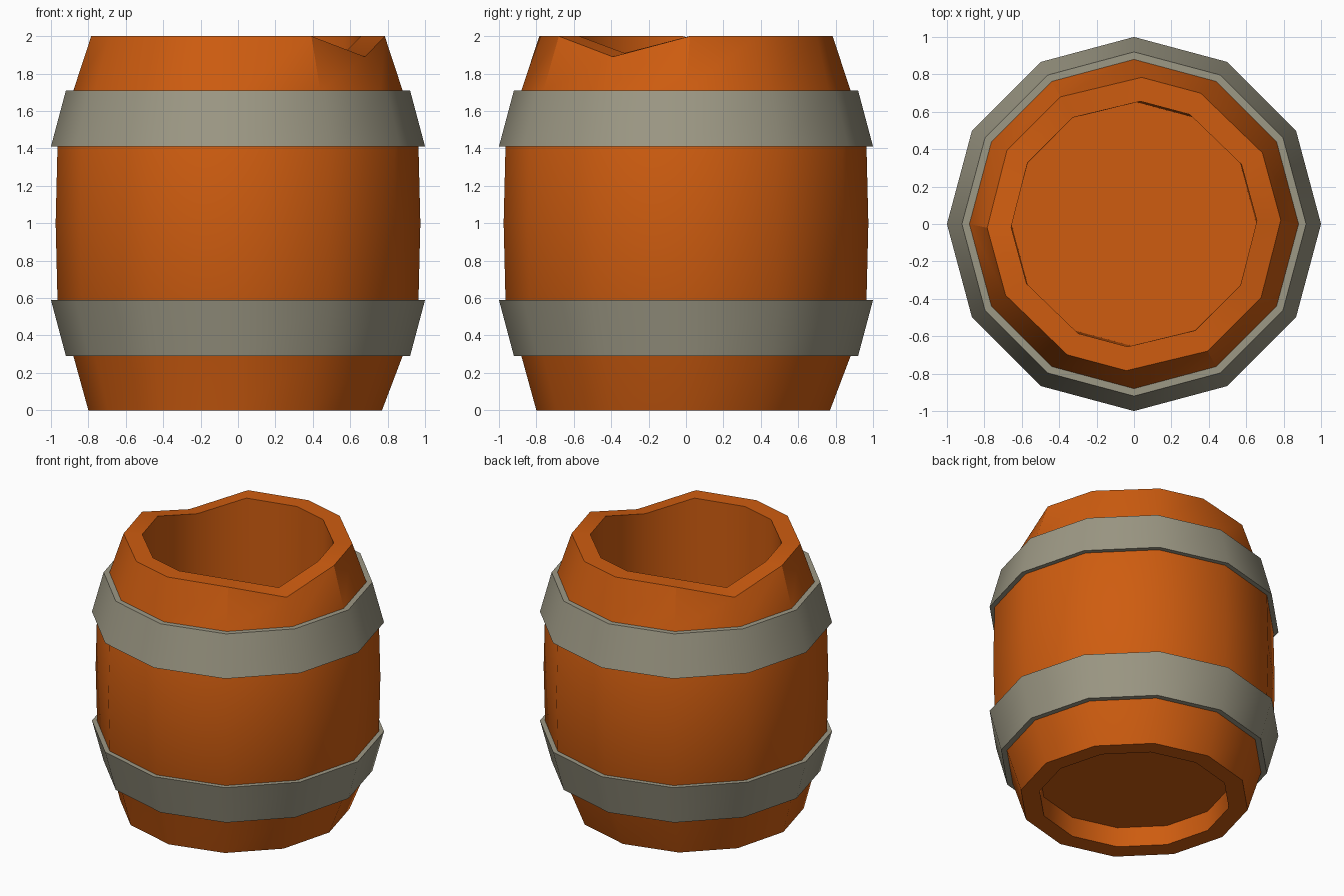
import bpy, math

cube = bpy.data.objects.get("Cube")
if cube:
    bpy.data.objects.remove(cube, do_unlink=True)

SIDES = 12
EVEN = [30 * i for i in range(SIDES)]
# slightly uneven staves at the rims
UNEVEN = [1.5, 29, 63, 87, 120, 150]
UNEVEN += [a + 180 for a in UNEVEN]


def material(name, colour):
    m = bpy.data.materials.new(name)
    m.use_nodes = True
    m.diffuse_color = colour
    m.node_tree.nodes["Principled BSDF"].inputs["Base Color"].default_value = colour
    return m


wood = material("orange wood", (0.62, 0.108, 0.005, 1))
metal = material("grey metal", (0.335, 0.315, 0.232, 1))


def ring(radius, z, angles=EVEN, shift=0.0, notch=0.0):
    """One loop of points; notch lowers two opposite corners."""
    pts = []
    for i, a in enumerate(angles):
        t = math.radians(a)
        drop = notch if i in (5, 11) else 0
        pts.append((radius * math.cos(t) + shift, radius * math.sin(t) + shift, z - drop))
    return pts


def loft(name, rings, mat, closed=False, cap=False):
    """Skin a list of loops into one object."""
    verts = [p for r in rings for p in r]
    count = len(rings)
    faces = []
    for k in range(count if closed else count - 1):
        a, b = k * SIDES, (k + 1) % count * SIDES
        for i in range(SIDES):
            j = (i + 1) % SIDES
            faces.append((a + i, a + j, b + j, b + i))
    if cap:
        faces.append(tuple(range((count - 1) * SIDES, count * SIDES)))
    mesh = bpy.data.meshes.new(name)
    mesh.from_pydata(verts, [], faces)
    mesh.materials.append(mat)
    obj = bpy.data.objects.new(name, mesh)
    bpy.context.collection.objects.link(obj)
    bpy.ops.object.select_all(action="DESELECT")
    obj.select_set(True)
    bpy.context.view_layer.objects.active = obj
    bpy.ops.object.shade_smooth_by_angle(angle=math.radians(31))
    return obj


# staves: underside recess, outer wall, notched rim, inner wall
loft("barrel_staves", [
    ring(0.655, 0.14),
    ring(0.655, 0, shift=-0.01),
    ring(0.785, 0, shift=-0.015),
    ring(0.88, 0.29),
    ring(0.965, 0.59),
    ring(0.975, 1.0),
    ring(0.965, 1.41),
    ring(0.88, 1.71),
    ring(0.785, 2.0, UNEVEN, notch=0.11),
    ring(0.657, 2.0, UNEVEN, notch=0.09),
    ring(0.655, 0.18),
], wood)

# floor disc closing the barrel
loft("barrel_floor", [ring(0.655, 0.14), ring(0.655, 0.18)], wood, cap=True)
floor = bpy.data.objects["barrel_floor"].data
under = loft("barrel_underside", [ring(0.656, 0.141), list(reversed(ring(0.655, 0.14)))][:1],
             wood, cap=True)
under.data.flip_normals()

# hoops, mirrored about the middle
for name, sign in (("upper_hoop", 1), ("lower_hoop", -1)):
    wide, narrow = 1.0 + sign * 0.41, 1.0 + sign * 0.71
    loops = [ring(0.96, wide), ring(1.0, wide), ring(0.92, narrow), ring(0.875, narrow)]
    loft(name, loops if sign > 0 else loops[::-1], metal, closed=True)
